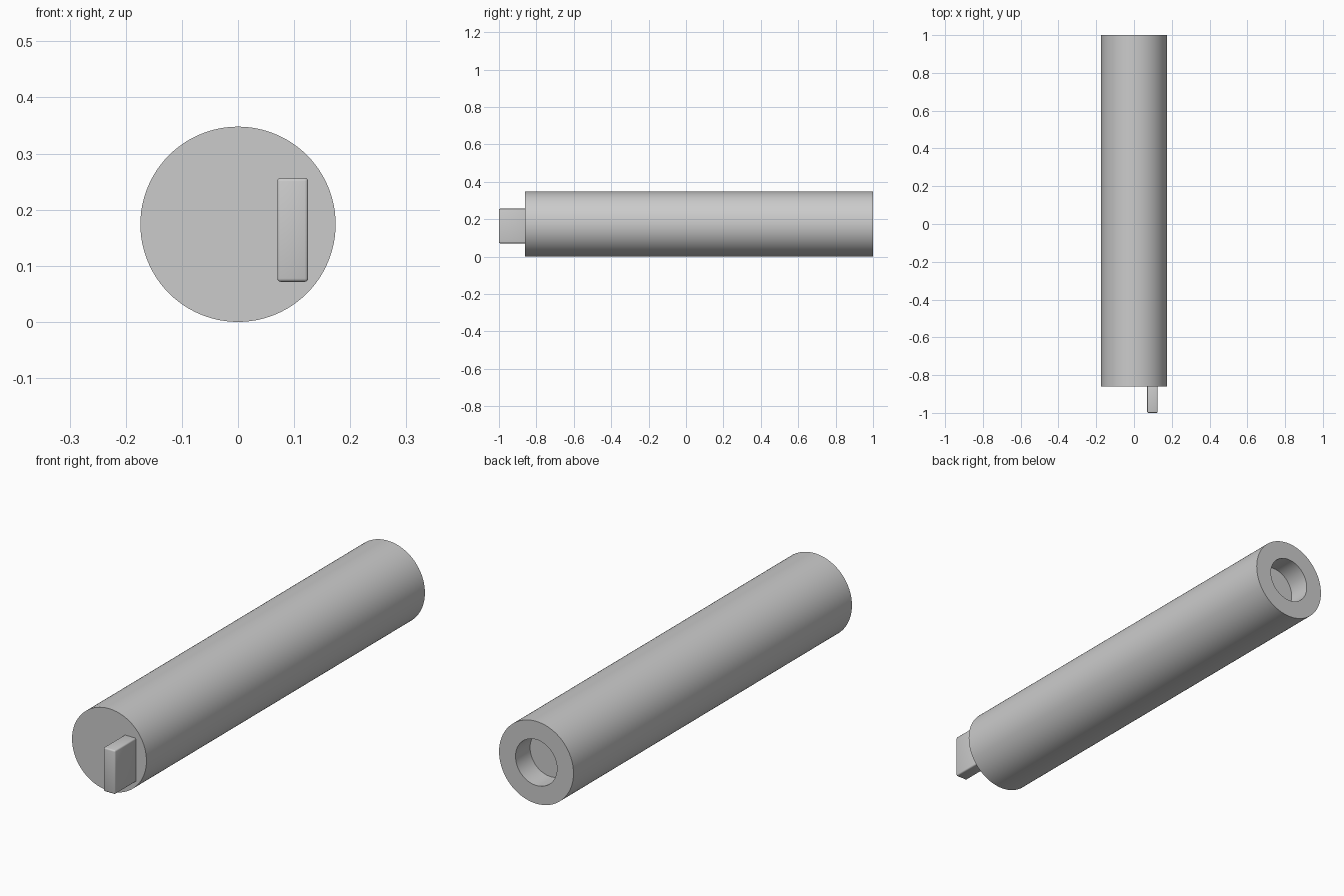
import bpy, bmesh
from math import sin, cos, tau, radians

if "Cube" in bpy.data.objects:
    bpy.data.objects.remove(bpy.data.objects["Cube"])

R, HOLE_R = 0.174, 0.097
FRONT, BACK, DEPTH = -0.86, 1.0, 0.097
SIDES = 96


def add_object(name, bm):
    bmesh.ops.recalc_face_normals(bm, faces=bm.faces)
    mesh = bpy.data.meshes.new(name)
    bm.to_mesh(mesh)
    bm.free()
    obj = bpy.data.objects.new(name, mesh)
    bpy.context.collection.objects.link(obj)
    bpy.context.view_layer.objects.active = obj
    obj.select_set(True)
    bpy.ops.object.shade_smooth_by_angle(angle=radians(30))
    obj.select_set(False)
    return obj


# Round body with a blind socket in the back end
bm = bmesh.new()
profile = [(R, FRONT), (R, BACK), (HOLE_R, BACK), (HOLE_R, BACK - DEPTH)]
rings = [[bm.verts.new((r * cos(tau * i / SIDES), y, R + r * sin(tau * i / SIDES)))
          for i in range(SIDES)] for r, y in profile]
for a, b in zip(rings, rings[1:]):
    for i in range(SIDES):
        j = (i + 1) % SIDES
        bm.faces.new((a[i], a[j], b[j], b[i]))
bm.faces.new(rings[0])
bm.faces.new(rings[-1])
add_object("body", bm)

# Softly bevelled flat tab on the front end, slightly embedded in the body
bm = bmesh.new()
bmesh.ops.create_cube(bm, size=1)
bmesh.ops.scale(bm, vec=(0.055, 0.15, 0.185), verts=bm.verts)
bmesh.ops.translate(bm, vec=(0.0975, -0.925, 0.164), verts=bm.verts)
bmesh.ops.bevel(bm, geom=bm.edges[:], offset=0.006, segments=3, profile=0.5,
                affect='EDGES')
add_object("tab", bm)
